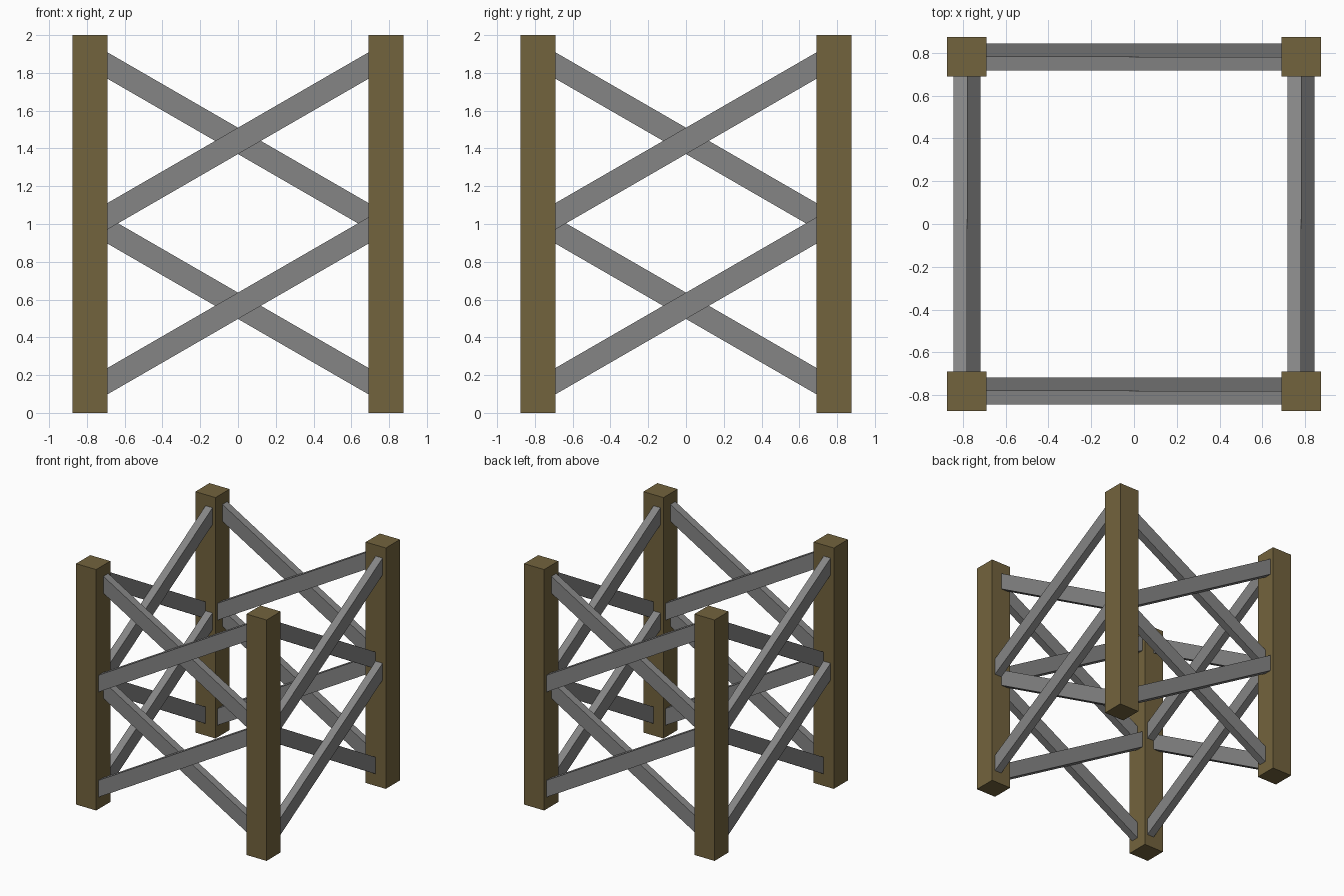
import bpy
from math import radians, cos, pi
from mathutils import Matrix

cube = bpy.data.objects.get("Cube")
if cube:
    bpy.data.objects.remove(cube, do_unlink=True)


def material(name, rgb):
    mat = bpy.data.materials.new(name)
    mat.use_nodes = True
    mat.diffuse_color = (*rgb, 1)
    mat.node_tree.nodes["Principled BSDF"].inputs["Base Color"].default_value = (*rgb, 1)
    return mat


def box(name, size, matrix, mat):
    bpy.ops.mesh.primitive_cube_add(size=1)
    obj = bpy.context.object
    obj.name = name
    obj.data.transform(matrix @ Matrix.Diagonal((*size, 1)))
    obj.data.materials.append(mat)
    return obj


wood = material("brown_wood", (0.171, 0.125, 0.047))
metal = material("grey_metal", (0.235, 0.235, 0.235))

HEIGHT = 2.0
POST = 0.185                # post width
CENTRE = 0.7825             # distance of post centres from the axes
THICK = 0.064               # brace thickness
DEPTH = 0.121               # brace height across its length
TILT = radians(30)
LENGTH = 2 * CENTRE / cos(TILT)

# Each quarter turn adds one corner post and one braced side
for i, side in enumerate(("front", "left", "back", "right")):
    turn = Matrix.Rotation(i * pi / 2, 4, "Z")
    box(f"corner_post_{side}", (POST, POST, HEIGHT),
        turn @ Matrix.Translation((CENTRE, -CENTRE, HEIGHT / 2)), wood)

    # Two crossed pairs: the outer brace rises right, the inner one rises left
    for level, z in (("lower", 0.567), ("upper", 1.44)):
        for layer, sign in (("outer", 1), ("inner", -1)):
            y = -(0.781 + sign * THICK / 2)
            place = Matrix.Translation((0, y, z)) @ Matrix.Rotation(-sign * TILT, 4, "Y")
            box(f"{side}_{level}_{layer}_brace", (LENGTH, THICK, DEPTH), turn @ place, metal)
